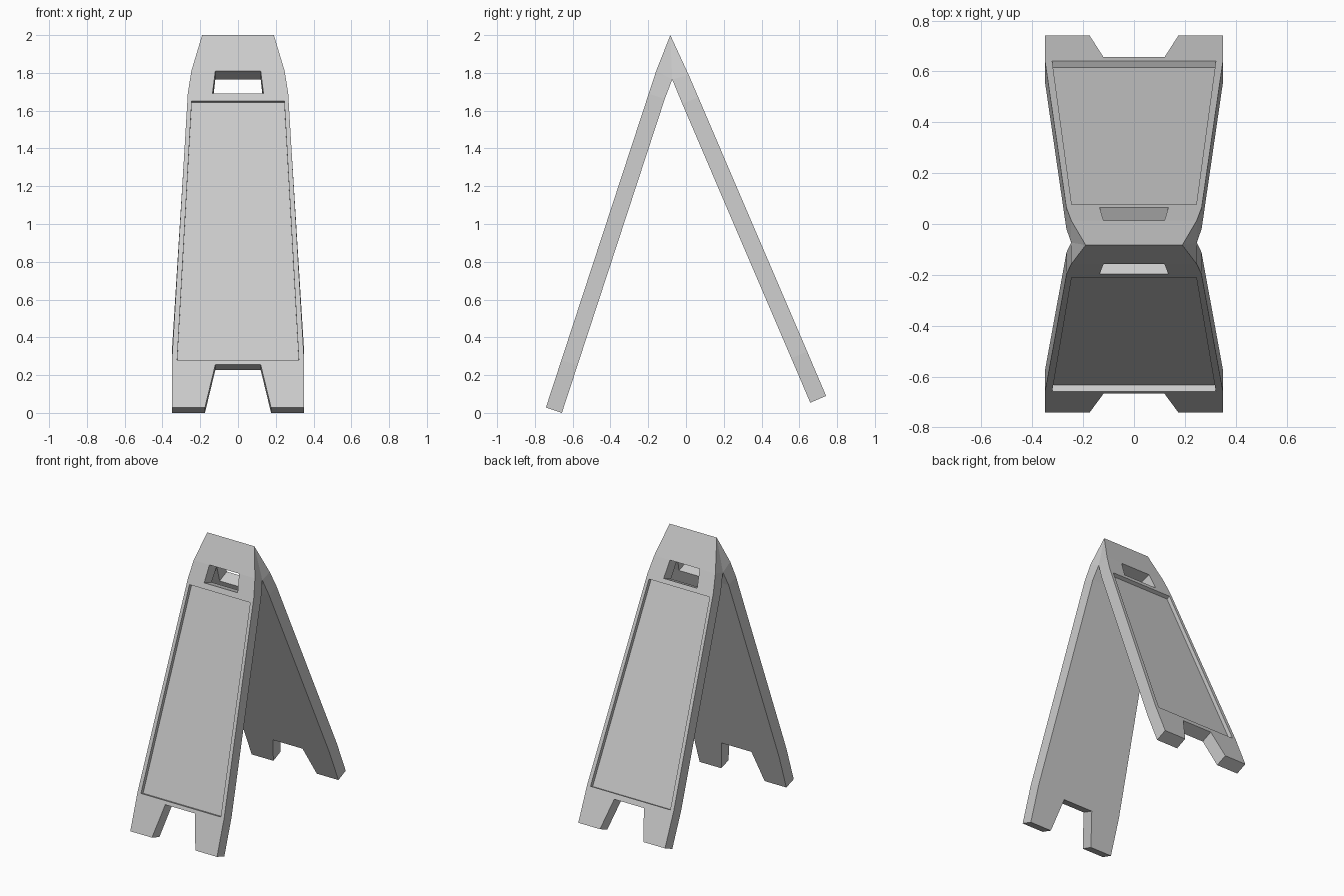
import bpy, bmesh
from mathutils import Vector

if "Cube" in bpy.data.objects:
    bpy.data.objects.remove(bpy.data.objects["Cube"])

# Rows from foot to shoulder: foot, notch top, recess bottom, recess top, handle bottom, handle top
HALF = [0.35, 0.35, 0.35, 0.268, 0.266, 0.247]   # half-width of board
MID = [0.175, 0.12, 0.322, 0.245, 0.135, 0.12]   # half-width of notch / recess / handle
APEX = (-0.083, 2.0)                             # ridge line (y, z)
CROTCH = (-0.073, 1.765)                         # underside of ridge (y, z)

bm = bmesh.new()


def face(*pts):
    bm.faces.new([bm.verts.new(p) for p in pts])


def row(half, mid, yz):
    return [Vector((x, *yz)) for x in (-half, -mid, mid, half)]


def panel(foot, shoulder, zs, off):
    """One board of the sign: outer skin, inner skin, walls and recess."""
    off = Vector((0, *off))
    outer, inner = [], []
    for h, m, z in zip(HALF, MID, zs):
        y = foot[0] + (shoulder[0] - foot[0]) * (z - foot[1]) / (shoulder[1] - foot[1])
        r = row(h, m, (y, z))
        outer.append(r)
        inner.append([p + off for p in r])
    inner[5] = row(HALF[5], MID[5], CROTCH)
    ridge = row(0.19, 0.1, APEX)

    # skins, leaving out the foot notch, handle and (outside only) the recess
    for skin, gaps in ((outer, (0, 2, 4)), (inner, (0, 4))):
        for i in range(5):
            for c in range(3):
                if not (c == 1 and i in gaps):
                    face(skin[i][c], skin[i][c + 1], skin[i + 1][c + 1], skin[i + 1][c])
    for c in range(3):
        face(outer[5][c], outer[5][c + 1], ridge[c + 1], ridge[c])

    # long edges, notch sides and handle sides
    walls = [(i, c) for i in range(5) for c in (0, 3)] + [(i, c) for i in (0, 4) for c in (1, 2)]
    for i, c in walls:
        face(outer[i][c], outer[i + 1][c], inner[i + 1][c], inner[i][c])
    for c in (0, 3):
        face(outer[5][c], ridge[c], inner[5][c])
    # foot soles, notch top, handle bottom and top
    for i, c in ((0, 0), (0, 2), (1, 1), (4, 1), (5, 1)):
        face(outer[i][c], outer[i][c + 1], inner[i][c + 1], inner[i][c])

    # sunken display area
    rim = [outer[2][1], outer[2][2], outer[3][2], outer[3][1]]
    low = [p + off * 0.3 for p in rim]
    face(*low)
    for k in range(4):
        n = (k + 1) % 4
        face(rim[k], rim[n], low[n], low[k])


# front board
panel((-0.742, 0.028), (-0.158, 1.81), (0.028, 0.255, 0.28, 1.652, 1.69, 1.81), (0.085, -0.028))
# back board
panel((0.742, 0.09), (0.014, 1.79), (0.09, 0.29, 0.325, 1.642, 1.672, 1.79), (-0.084, -0.036))

bmesh.ops.remove_doubles(bm, verts=bm.verts, dist=1e-4)
bmesh.ops.recalc_face_normals(bm, faces=bm.faces)
# merge coplanar skin strips
bmesh.ops.dissolve_limit(bm, angle_limit=0.005, verts=bm.verts, edges=bm.edges)
bmesh.ops.triangulate(bm, faces=[f for f in bm.faces if len(f.verts) > 4])

mesh = bpy.data.meshes.new("folding_floor_sign")
bm.to_mesh(mesh)
bm.free()
sign = bpy.data.objects.new("folding_floor_sign", mesh)
bpy.context.collection.objects.link(sign)
